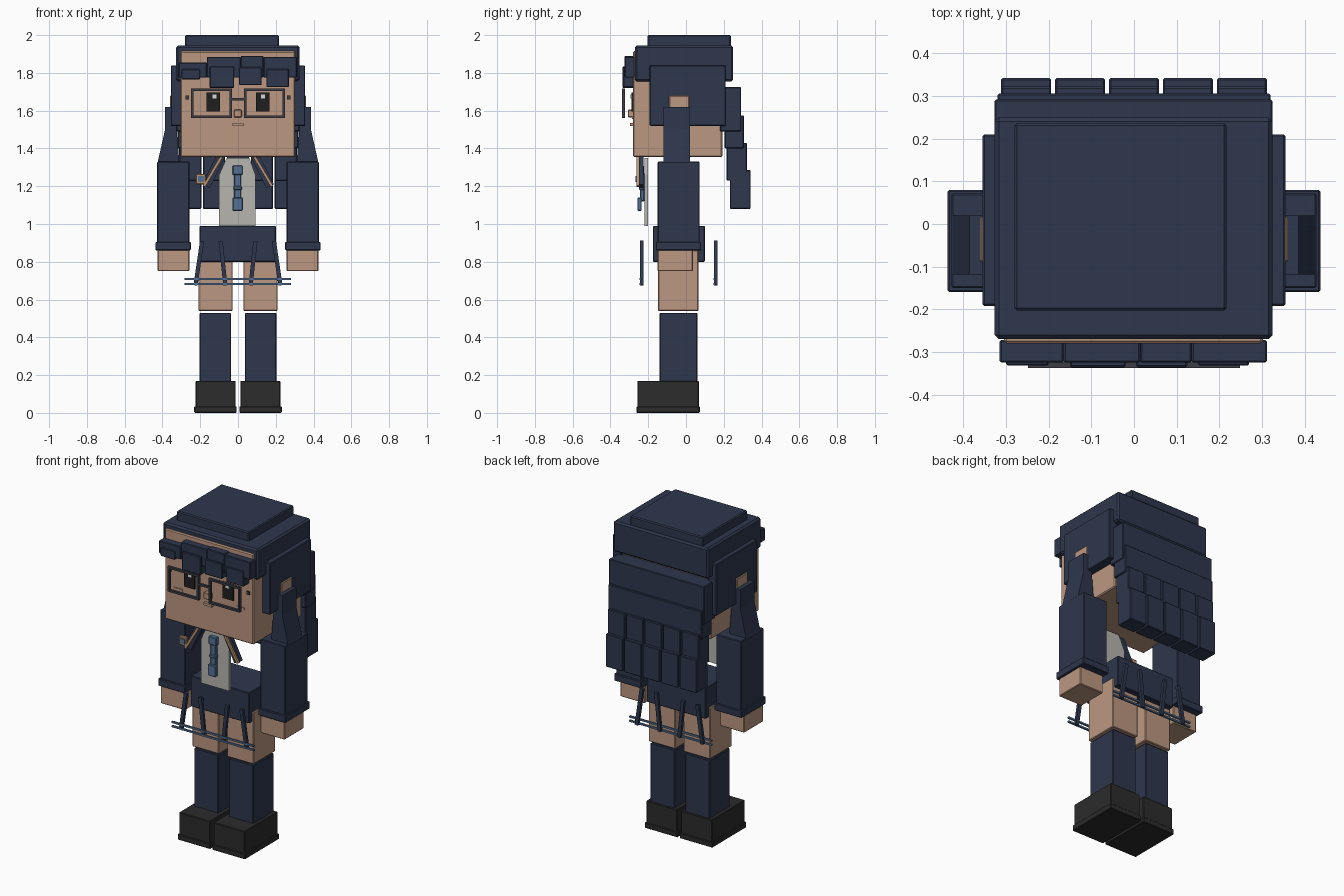
import bpy
import bmesh
from mathutils import Matrix, Vector

default_cube = bpy.data.objects.get("Cube")
if default_cube:
    bpy.data.objects.remove(default_cube, do_unlink=True)


def make_material(name, red, green, blue):
    material = bpy.data.materials.new(name)
    material.use_nodes = True
    colour = (red, green, blue, 1)
    material.diffuse_color = colour
    shader = material.node_tree.nodes["Principled BSDF"]
    shader.inputs["Base Color"].default_value = colour
    return material


NAVY = make_material("navy cloth and hair", 0.027, 0.038, 0.075)
SKIN = make_material("skin", 0.5, 0.31, 0.215)
SHIRT = make_material("off white shirt", 0.47, 0.46, 0.43)
BLUE = make_material("tie blue", 0.09, 0.17, 0.31)
SHOE = make_material("shoe charcoal", 0.025, 0.025, 0.025)
BLACK = make_material("eye black", 0.014, 0.014, 0.014)
FRAME = make_material("spectacle grey", 0.045, 0.047, 0.06)
TRIM = make_material("tan trim", 0.5, 0.29, 0.16)
WHITE = make_material("eye glint", 0.7, 0.7, 0.7)


def finish(name, bm, material, bevel):
    """Turn a bmesh into a named object with an optional chamfer."""
    bmesh.ops.recalc_face_normals(bm, faces=bm.faces)
    mesh = bpy.data.meshes.new(name)
    bm.to_mesh(mesh)
    bm.free()
    mesh.materials.append(material)
    part = bpy.data.objects.new(name, mesh)
    bpy.context.scene.collection.objects.link(part)
    if bevel:
        chamfer = part.modifiers.new("soft_edges", "BEVEL")
        chamfer.width = bevel
        chamfer.segments = 1


def box(name, material, x, y, z, bevel=0.004, pair=False):
    """Axis-aligned block from its ranges; pair also makes the -x twin."""
    if pair:
        box("left_" + name, material, x, y, z, bevel)
        box("right_" + name, material, (-x[1], -x[0]), y, z, bevel)
        return
    bm = bmesh.new()
    bmesh.ops.create_cube(bm, size=1)
    low, high = (Vector(corner) for corner in zip(x, y, z))
    scale = Matrix.Diagonal(high - low)
    for vert in bm.verts:
        vert.co = (low + high) / 2 + scale @ vert.co
    finish(name, bm, material, bevel)


def prism(name, material, outline, y, pair=False):
    """Extrude an x-z outline through the y range."""
    if pair:
        mirrored = [(-px, pz) for px, pz in outline]
        prism("left_" + name, material, outline, y)
        prism("right_" + name, material, mirrored, y)
        return
    bm = bmesh.new()
    face = bm.faces.new([bm.verts.new((px, y[0], pz)) for px, pz in outline])
    extruded = bmesh.ops.extrude_face_region(bm, geom=[face], use_keep_orig=True)["geom"]
    moved = [item for item in extruded if isinstance(item, bmesh.types.BMVert)]
    bmesh.ops.translate(bm, verts=moved, vec=(0, y[1] - y[0], 0))
    finish(name, bm, material, bevel=0)


def bar(name, material, start, end, width, y):
    """Mirrored pair of slanted flat bars between two x-z points."""
    start, end = Vector(start), Vector(end)
    along = (end - start).normalized()
    side = Vector((-along.y, along.x)) * width / 2
    outline = [start + side, start - side, end - side, end + side]
    prism(name, material, [tuple(p) for p in outline], y, pair=True)


# Legs and shoes
box("shoe_sole", SHOE, x=(0.007, 0.232), y=(-0.262, 0.073), z=(0, 0.035), pair=True)
box("shoe_upper", SHOE, x=(0.012, 0.225), y=(-0.257, 0.068), z=(0.03, 0.17), pair=True)
box("sock", NAVY, x=(0.037, 0.203), y=(-0.14, 0.06), z=(0.16, 0.53), pair=True)
box("thigh", SKIN, x=(0.028, 0.21), y=(-0.148, 0.066), z=(0.54, 0.86), pair=True)

# Skirt with hanging pleats and hem bars, front and back
box("skirt", NAVY, x=(-0.203, 0.2), y=(-0.175, 0.1), z=(0.8, 0.99))
for side, depth in (("front", (-0.243, -0.225)), ("back", (0.148, 0.166))):
    bar(side + "_outer_pleat", NAVY, start=(0.19, 0.91), end=(0.225, 0.675),
        width=0.022, y=depth)
    bar(side + "_inner_pleat", NAVY, start=(0.092, 0.91), end=(0.067, 0.675),
        width=0.022, y=depth)
    for label, height in (("upper", 0.708), ("lower", 0.682)):
        box(side + "_" + label + "_hem_bar", BLUE, x=(-0.283, 0.28),
            y=(depth[0] - 0.003, depth[0] + 0.008),
            z=(height - 0.005, height + 0.005), bevel=0)

# Shirt front, tie, lapels and badge
prism("shirt_front", SHIRT, y=(-0.22, -0.202),
      outline=[(-0.1, 0.99), (0.092, 0.99), (0.092, 1.26), (0.06, 1.35),
               (-0.06, 1.35), (-0.1, 1.26)])
box("tie_knot", BLUE, x=(-0.029, 0.024), y=(-0.25, -0.222), z=(1.26, 1.31))
box("tie_band", BLUE, x=(-0.02, 0.016), y=(-0.243, -0.22), z=(1.12, 1.27))
box("tie_fold", BLUE, x=(-0.025, 0.021), y=(-0.25, -0.222), z=(1.18, 1.2))
box("tie_tip", BLUE, x=(-0.029, 0.026), y=(-0.258, -0.235), z=(1.07, 1.14))
bar("lapel", NAVY, start=(0.085, 1.37), end=(0.17, 1.2),
    width=0.045, y=(-0.25, -0.225))
bar("lapel_trim", TRIM, start=(0.085, 1.36), end=(0.18, 1.2),
    width=0.014, y=(-0.262, -0.245))
box("badge", TRIM, x=(-0.223, -0.17), y=(-0.262, -0.24), z=(1.21, 1.265))
box("badge_centre", BLUE, x=(-0.212, -0.181), y=(-0.267, -0.26), z=(1.222, 1.253), bevel=0)

# Arms
prism("shoulder", NAVY, y=(-0.118, 0.02), pair=True,
      outline=[(0.31, 1.32), (0.427, 1.32), (0.386, 1.5), (0.386, 1.62),
               (0.335, 1.62), (0.325, 1.5)])
box("sleeve", NAVY, x=(0.257, 0.428), y=(-0.15, 0.072), z=(0.89, 1.33), pair=True)
box("cuff", NAVY, x=(0.25, 0.437), y=(-0.16, 0.08), z=(0.86, 0.905), pair=True)
box("hand", SKIN, x=(0.258, 0.425), y=(-0.15, 0.037), z=(0.75, 0.87), pair=True)

# Head and ears
box("head", SKIN, x=(-0.305, 0.303), y=(-0.28, 0.192), z=(1.355, 1.915), bevel=0.006)
box("ear", SKIN, x=(0.29, 0.361), y=(-0.09, 0.018), z=(1.53, 1.68), pair=True)

# Hair cap, crown and side plates
box("hair_cap", NAVY, x=(-0.327, 0.325), y=(-0.27, 0.25), z=(1.755, 1.945), bevel=0.01)
box("hair_crown", NAVY, x=(-0.28, 0.217), y=(-0.203, 0.237), z=(1.93, 2), bevel=0.006)
box("hair_side", NAVY, x=(0.296, 0.355), y=(-0.192, 0.21), z=(1.52, 1.84), pair=True)

# Stepped back hair ending in two rows of locks
box("back_hair_upper", NAVY, x=(-0.327, 0.325), y=(0.18, 0.292), z=(1.49, 1.725))
box("back_hair_middle", NAVY, x=(-0.32, 0.32), y=(0.205, 0.306), z=(1.4, 1.575))
for index in range(-2, 3):
    middle = index * 0.1265
    span = (middle - 0.0585, middle + 0.0585)
    number = str(index + 3)
    box("back_lock_upper_" + number, NAVY, x=span, y=(0.215, 0.322), z=(1.23, 1.43))
    box("back_lock_tip_" + number, NAVY, x=span, y=(0.232, 0.342), z=(1.08, 1.285))

# Fringe: an upper band in four pieces and uneven locks below it
fringe_edges = [-0.315, -0.165, 0.015, 0.135, 0.312]
fringe_tops = [1.855, 1.885, 1.89, 1.885]
for index, top in enumerate(fringe_tops):
    box("fringe_band_" + str(index + 1), NAVY, y=(-0.325, -0.272),
        x=(fringe_edges[index], fringe_edges[index + 1]), z=(1.775, top))
box("fringe_lock_outer_right", NAVY, x=(-0.3, -0.2), y=(-0.332, -0.275), z=(1.765, 1.82))
box("fringe_lock_inner_right", NAVY, x=(-0.15, -0.02), y=(-0.336, -0.275), z=(1.72, 1.835))
box("fringe_lock_inner_left", NAVY, x=(0.005, 0.125), y=(-0.336, -0.275), z=(1.735, 1.83))
box("fringe_lock_outer_left", NAVY, x=(0.15, 0.27), y=(-0.332, -0.275), z=(1.725, 1.82))

# Face
box("eye", BLACK, x=(0.095, 0.168), y=(-0.289, -0.275), z=(1.595, 1.695), bevel=0, pair=True)
for label, glint_x in (("left", 0.132), ("right", -0.125)):
    box(label + "_eye_glint", WHITE, x=(glint_x - 0.011, glint_x + 0.011),
        y=(-0.293, -0.287), z=(1.665, 1.685), bevel=0)
box("cheek", SKIN, x=(0.185, 0.24), y=(-0.286, -0.275), z=(1.555, 1.57), bevel=0, pair=True)
box("nose", SKIN, x=(-0.022, 0.02), y=(-0.308, -0.275), z=(1.565, 1.605))
box("mouth", SKIN, x=(-0.03, 0.028), y=(-0.297, -0.275), z=(1.52, 1.535), bevel=0)

# Spectacles
glass_depth = (-0.338, -0.322)
for label, low, high in (("lower", 1.562, 1.575), ("upper", 1.705, 1.718)):
    box(label + "_rim", FRAME, x=(0.033, 0.248), y=glass_depth,
        z=(low, high), bevel=0, pair=True)
for label, low, high in (("inner", 0.033, 0.046), ("outer", 0.235, 0.248)):
    box(label + "_rim", FRAME, x=(low, high), y=glass_depth,
        z=(1.562, 1.718), bevel=0, pair=True)
box("spectacle_bridge", FRAME, x=(-0.035, 0.035), y=glass_depth, z=(1.655, 1.667), bevel=0)
box("spectacle_hinge", FRAME, x=(0.26, 0.278), y=(-0.289, -0.275),
    z=(1.66, 1.68), bevel=0, pair=True)
